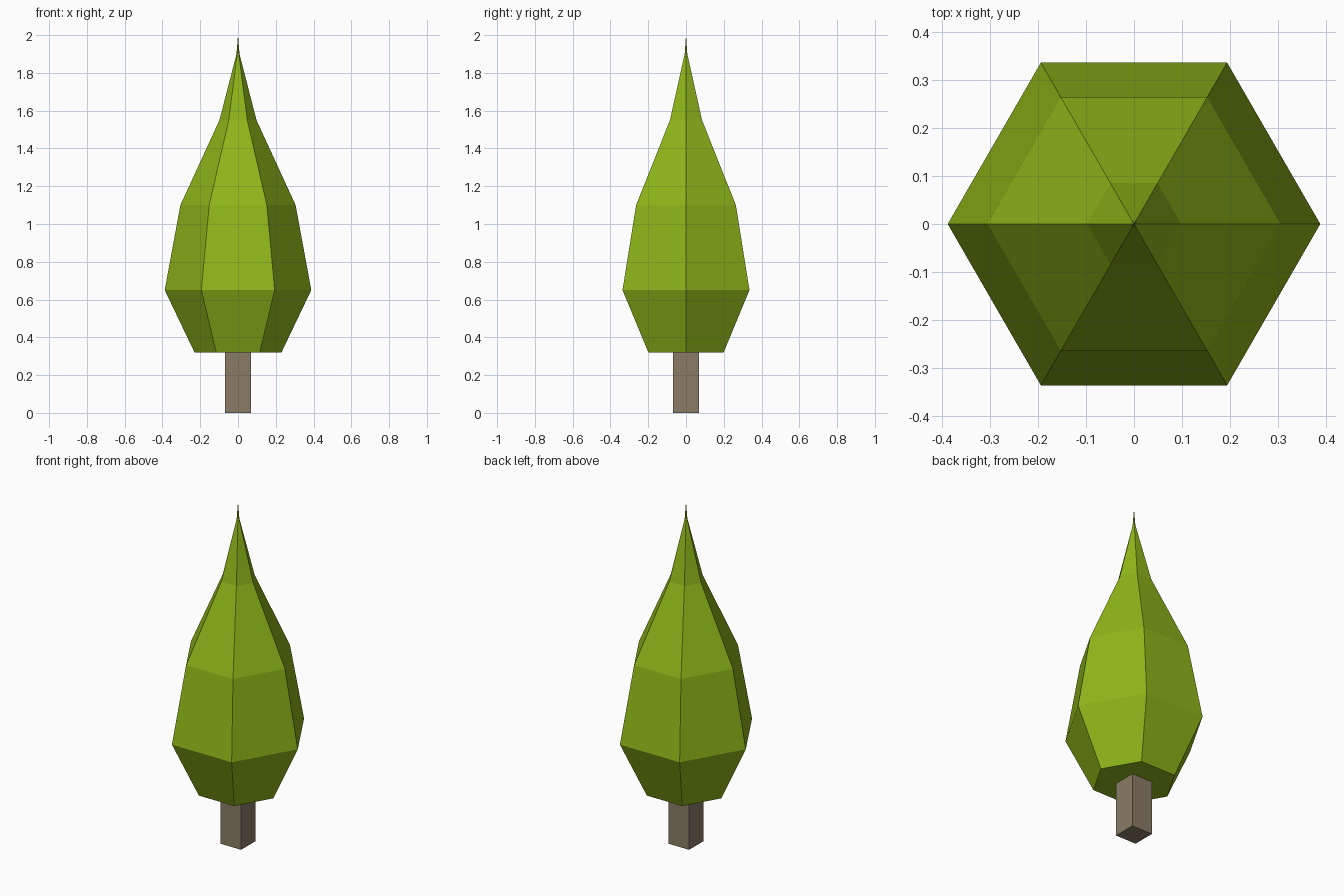
import bpy, bmesh
from math import cos, sin, pi

if "Cube" in bpy.data.objects:
    bpy.data.objects.remove(bpy.data.objects["Cube"])


def make_object(name, bm, colour):
    bmesh.ops.recalc_face_normals(bm, faces=bm.faces)
    mesh = bpy.data.meshes.new(name)
    bm.to_mesh(mesh)
    bm.free()
    mat = bpy.data.materials.new(name + "_material")
    mat.diffuse_color = colour
    mat.use_nodes = True
    mat.node_tree.nodes["Principled BSDF"].inputs["Base Color"].default_value = mat.diffuse_color
    mesh.materials.append(mat)
    obj = bpy.data.objects.new(name, mesh)
    bpy.context.collection.objects.link(obj)
    return obj


def lathe(name, profile, sides, start, colour):
    """Stack flat-sided rings of (radius, height); zero radius closes to a point."""
    bm = bmesh.new()
    rings = []
    for r, z in profile:
        if r == 0:
            rings.append([bm.verts.new((0, 0, z))] * sides)
        else:
            angles = [start + 2 * pi * i / sides for i in range(sides)]
            rings.append([bm.verts.new((r * cos(a), r * sin(a), z)) for a in angles])
    for low, high in zip(rings, rings[1:]):
        for i in range(sides):
            j = (i + 1) % sides
            corners = [low[i], low[j], high[j], high[i]]
            bm.faces.new(list(dict.fromkeys(corners)))
    # Flat end caps
    for ring in (rings[0], rings[-1]):
        if ring[0] is not ring[1]:
            bm.faces.new(ring)
    return make_object(name, bm, colour)


# Six-sided foliage tapering to a needle tip
lathe("foliage",
      [(0.23, 0.32), (0.388, 0.65), (0.305, 1.10), (0.098, 1.55),
       (0.008, 1.90), (0, 2.0)],
      6, 0, (0.27, 0.47, 0.01, 1))

# Square trunk
lathe("trunk", [(0.0675 * 2 ** 0.5, 0), (0.0675 * 2 ** 0.5, 0.32)],
      4, pi / 4, (0.25, 0.20, 0.13, 1))
